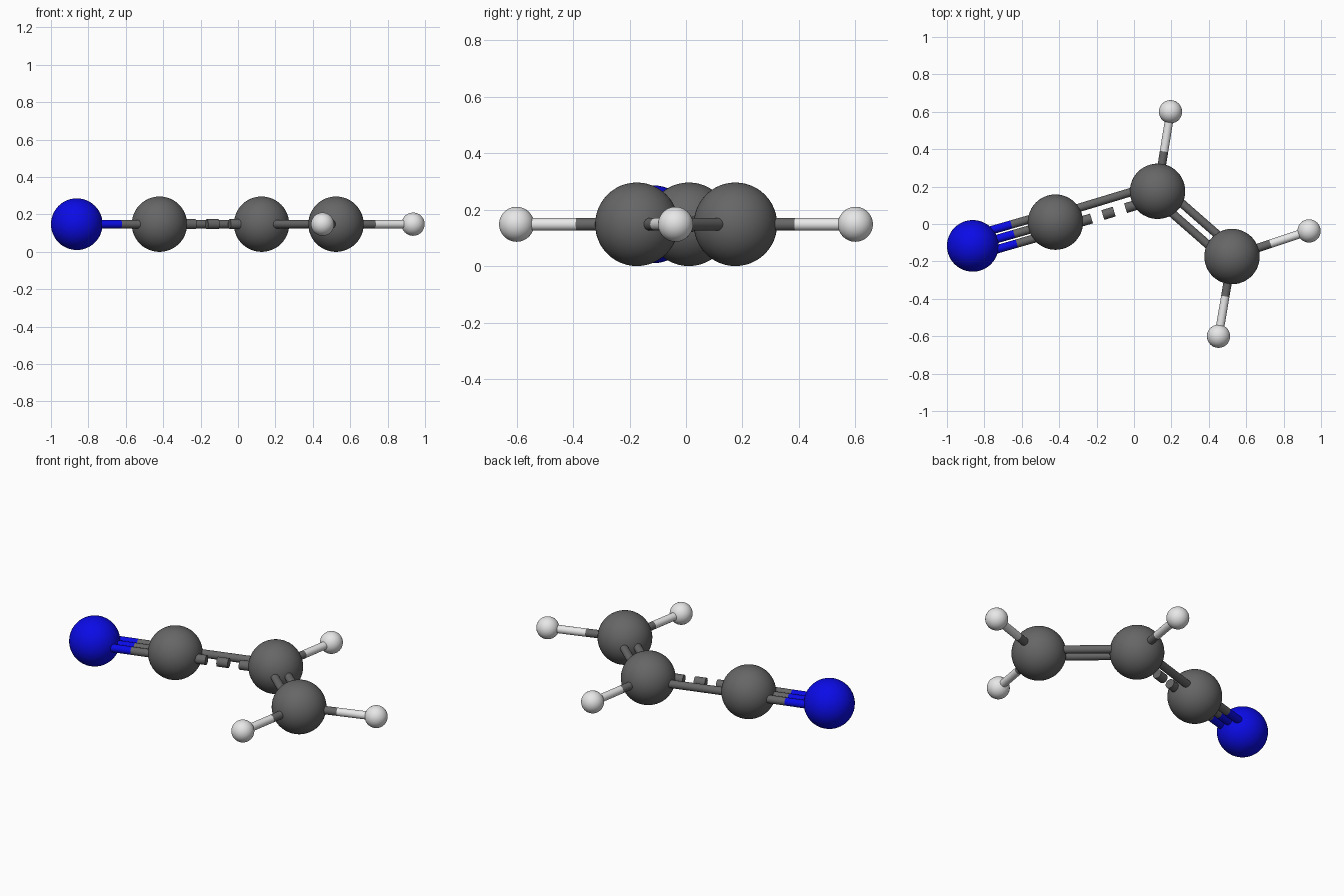
import bpy
from mathutils import Vector

cube = bpy.data.objects.get("Cube")
if cube:
    bpy.data.objects.remove(cube)

Z = 0.148       # height of the plane holding every atom
ROD = 0.0225    # rod radius
GAP = 0.037     # offset of paired rods from the bond axis


def material(name, colour):
    m = bpy.data.materials.new(name)
    m.use_nodes = True
    m.diffuse_color = (*colour, 1)
    m.node_tree.nodes["Principled BSDF"].inputs["Base Color"].default_value = (*colour, 1)
    return m


GREY = material("carbon grey", (0.133, 0.133, 0.133))
BLUE = material("nitrogen blue", (0.004, 0.004, 1.0))
WHITE = material("hydrogen white", (0.871, 0.871, 0.871))


def finish(name, mat):
    ob = bpy.context.object
    ob.name = name
    ob.data.materials.append(mat)
    bpy.ops.object.shade_smooth_by_angle()


def rod(name, a, b, mat, radius=ROD):
    d = b - a
    bpy.ops.mesh.primitive_cylinder_add(vertices=24, radius=radius, depth=d.length,
                                        location=(a + b) / 2,
                                        rotation=d.to_track_quat('Z', 'Y').to_euler())
    finish(name, mat)


# Atoms: position in the plane, radius, material
atoms = {
    "nitrogen": (-0.862, -0.117, 0.138, BLUE),
    "nitrile_carbon": (-0.42, 0.01, 0.148, GREY),
    "middle_carbon": (0.126, 0.175, 0.148, GREY),
    "end_carbon": (0.524, -0.174, 0.148, GREY),
    "back_hydrogen": (0.195, 0.6, 0.062, WHITE),
    "side_hydrogen": (0.936, -0.037, 0.062, WHITE),
    "front_hydrogen": (0.452, -0.6, 0.062, WHITE),
}
for name, (x, y, r, mat) in atoms.items():
    bpy.ops.mesh.primitive_uv_sphere_add(segments=48, ring_count=24, radius=r,
                                         location=(x, y, Z))
    finish(name, mat)


def ends(a, b, offset=0.0):
    """Bond end points, shifted sideways in the plane of the atoms."""
    p, q = (Vector((*atoms[n][:2], Z)) for n in (a, b))
    side = Vector((0, 0, 1)).cross(q - p).normalized() * offset
    return p + side, q + side


def bond(a, b, offsets):
    """Parallel rods, each half coloured like the atom it touches."""
    for i, offset in enumerate(offsets):
        p, q = ends(a, b, offset)
        mid = (p + q) / 2
        rod(f"{a}_rod_{i}", p, mid, atoms[a][3])
        rod(f"{b}_rod_{i}", mid, q, atoms[b][3])


# Solid bonds
bond("nitrogen", "nitrile_carbon", (-0.053, 0, 0.053))
bond("middle_carbon", "end_carbon", (-GAP, GAP))
bond("nitrile_carbon", "middle_carbon", (GAP,))
bond("middle_carbon", "back_hydrogen", (0,))
bond("end_carbon", "side_hydrogen", (0,))
bond("end_carbon", "front_hydrogen", (0,))

# Dashed partner of the partial double bond
p, q = ends("nitrile_carbon", "middle_carbon", -GAP)
for i in range(0, 9, 2):
    rod(f"bond_dash_{i // 2}", p.lerp(q, i / 9), p.lerp(q, (i + 1) / 9), GREY, 0.027)
